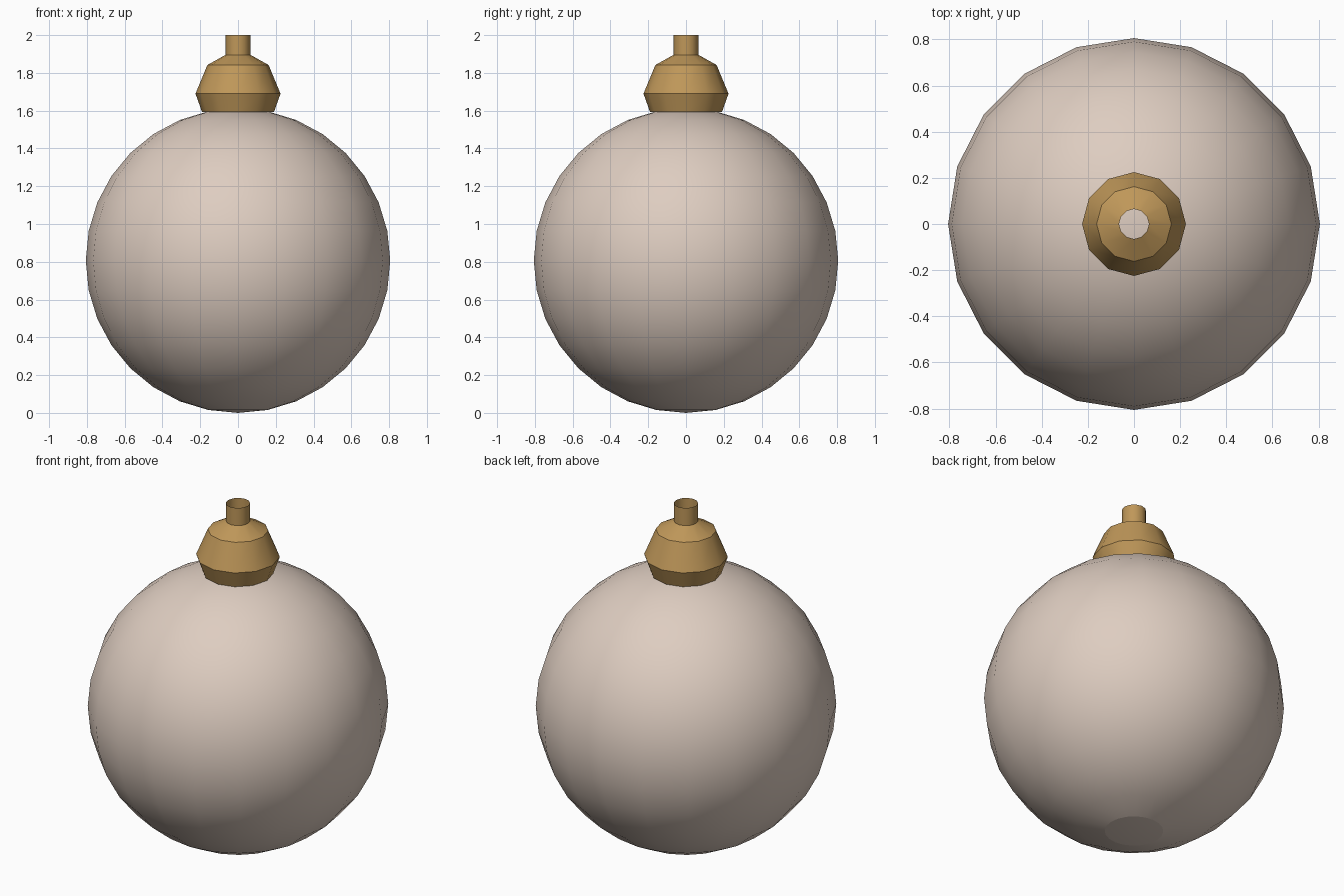
import bpy, bmesh, math

if "Cube" in bpy.data.objects:
    bpy.data.objects.remove(bpy.data.objects["Cube"])


def material(name, rgb):
    m = bpy.data.materials.new(name)
    m.diffuse_color = (*rgb, 1)
    m.use_nodes = True
    m.node_tree.nodes["Principled BSDF"].inputs["Base Color"].default_value = m.diffuse_color
    return m


def add_object(name, bm, mat):
    mesh = bpy.data.meshes.new(name)
    bm.to_mesh(mesh)
    bm.free()
    mesh.materials.append(mat)
    obj = bpy.data.objects.new(name, mesh)
    bpy.context.collection.objects.link(obj)
    return obj


pale_pink = material("pale_pink", (0.73, 0.61, 0.53))
gold = material("gold", (0.52, 0.31, 0.10))

# Glass ball: smooth low-poly sphere with a crisp rim round the bottom fan
R = 0.806
bm = bmesh.new()
bmesh.ops.create_uvsphere(bm, u_segments=20, v_segments=16, radius=R)
bmesh.ops.translate(bm, verts=bm.verts, vec=(0, 0, R))
rim_z = R - R * math.cos(math.radians(11.25))
for f in bm.faces:
    f.smooth = True
for e in bm.edges:
    if all(abs(v.co.z - rim_z) < 0.002 for v in e.verts):
        e.smooth = False
add_object("ball", bm, pale_pink)

# Metal cap and hollow stem: 12-sided lathe, open at both ends
SIDES = 12
profile = [(0.19, 1.592), (0.225, 1.69), (0.162, 1.842), (0.065, 1.896), (0.065, 2.0)]
bm = bmesh.new()
rings = []
for r, z in profile:
    angles = [2 * math.pi * i / SIDES for i in range(SIDES)]
    rings.append([bm.verts.new((r * math.cos(a), r * math.sin(a), z)) for a in angles])
for low, high in zip(rings, rings[1:]):
    for i in range(SIDES):
        j = (i + 1) % SIDES
        bm.faces.new((low[i], low[j], high[j], high[i])).smooth = True
# Keep the profile rings sharp, the sides smooth
for ring in rings:
    for i in range(SIDES):
        bm.edges.get((ring[i], ring[(i + 1) % SIDES])).smooth = False
add_object("cap", bm, gold)
